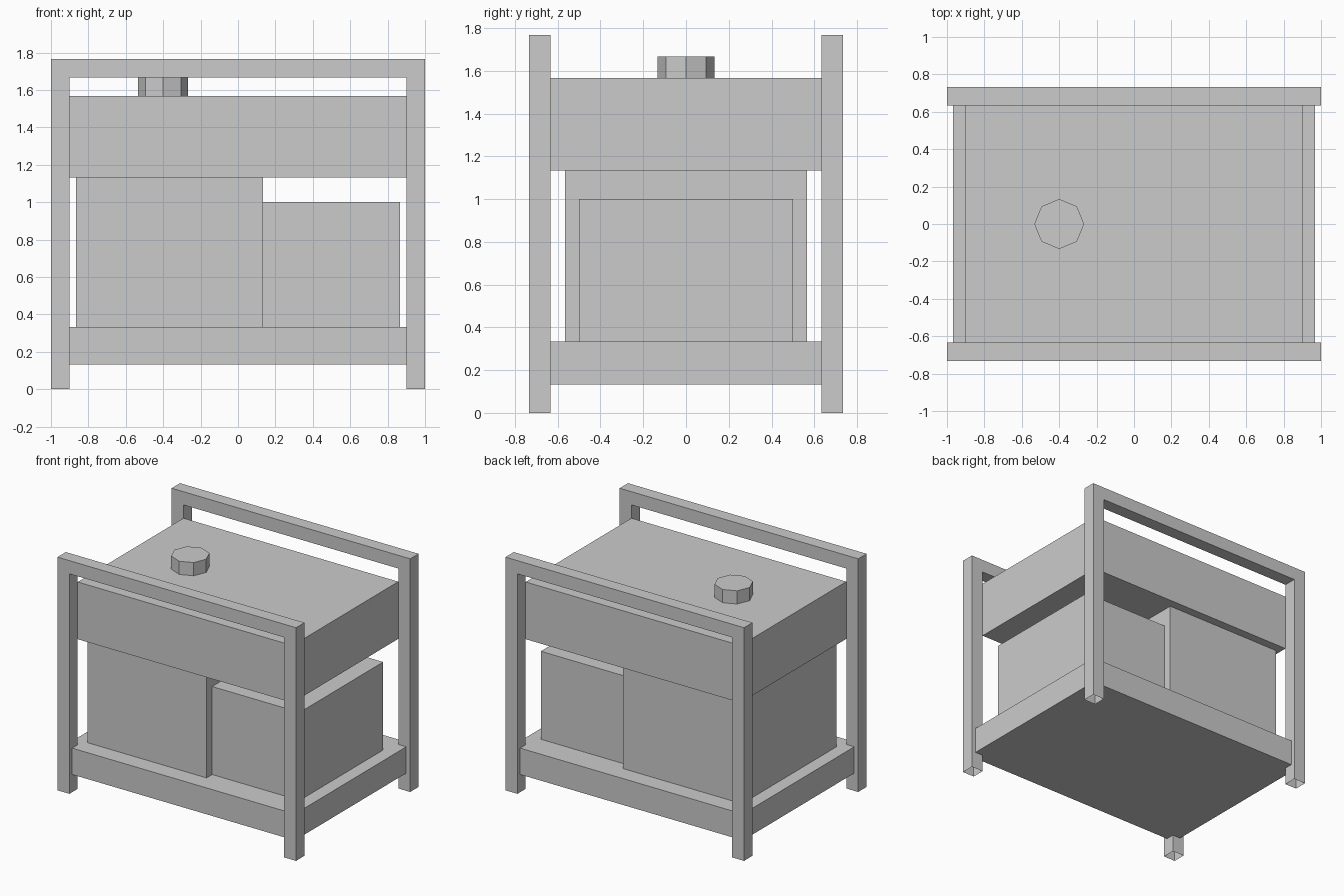
import bpy, bmesh, math
from mathutils import Vector

if "Cube" in bpy.data.objects:
    bpy.data.objects.remove(bpy.data.objects["Cube"])

U = 1 / 30  # the model sits on a grid of thirtieths


def prism(name, outline, start, depth, open_bottom=False):
    """Extrude a flat outline of 3D points along a depth vector."""
    bm = bmesh.new()
    face = bm.faces.new([bm.verts.new((Vector(p) + Vector(start)) * U) for p in outline])
    geom = bmesh.ops.extrude_face_region(bm, geom=[face], use_keep_orig=True)["geom"]
    moved = [g for g in geom if isinstance(g, bmesh.types.BMVert)]
    bmesh.ops.translate(bm, verts=moved, vec=Vector(depth) * U)
    bmesh.ops.recalc_face_normals(bm, faces=bm.faces)
    if open_bottom:
        low = [f for f in bm.faces if all(abs(v.co.z) < 1e-5 for v in f.verts)]
        bmesh.ops.delete(bm, geom=low, context='FACES_ONLY')
    mesh = bpy.data.meshes.new(name)
    bm.to_mesh(mesh)
    bm.free()
    obj = bpy.data.objects.new(name, mesh)
    bpy.context.collection.objects.link(obj)
    return obj


def box(name, x0, x1, y, z0, z1):
    outline = [(x0, -y, 0), (x1, -y, 0), (x1, y, 0), (x0, y, 0)]
    return prism(name, outline, (0, 0, z0), (0, 0, z1 - z0))


# Tube frames front and back, with hollow feet
arch = [(-30, 0, 0), (-27, 0, 0), (-27, 0, 50), (27, 0, 50),
        (27, 0, 0), (30, 0, 0), (30, 0, 53), (-30, 0, 53)]
for name, y in (("front_frame", -22), ("back_frame", 19)):
    prism(name, arch, (0, y, 0), (0, 3, 0), open_bottom=True)

# Base tray, notched around the legs
quarter = [(29, 19), (27, 19), (27, 21)]
tray = [(x, y, 0) for x, y in quarter]
tray += [(-x, y, 0) for x, y in reversed(quarter)]
tray += [(-x, -y, 0) for x, y in quarter]
tray += [(x, -y, 0) for x, y in reversed(quarter)]
prism("base_tray", tray, (0, 0, 4), (0, 0, 6))

# Engine, alternator and fuel tank
box("engine_block", -26, 4, 17, 10, 34)
box("alternator_block", 4, 26, 15, 10, 30)
box("fuel_tank", -27, 27, 19, 34, 47)

# Octagonal fuel cap
cap = [(4 * math.cos(i * math.pi / 4), 4 * math.sin(i * math.pi / 4), 0) for i in range(8)]
prism("fuel_cap", cap, (-12, 0, 47), (0, 0, 3))
